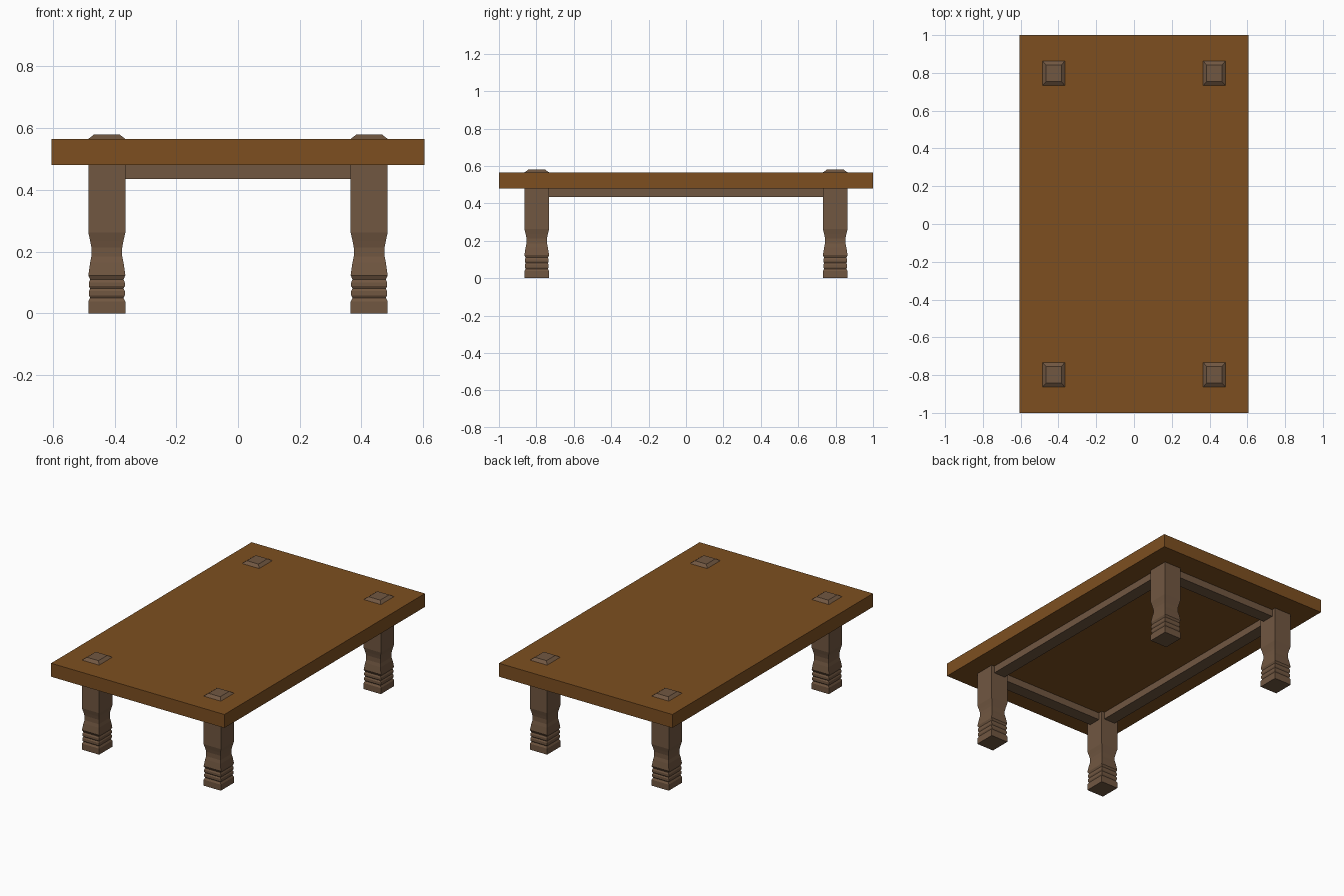
import bpy, bmesh

if "Cube" in bpy.data.objects:
    bpy.data.objects.remove(bpy.data.objects["Cube"])


def material(name, rgb):
    m = bpy.data.materials.new(name)
    m.diffuse_color = (*rgb, 1)
    m.use_nodes = True
    m.node_tree.nodes["Principled BSDF"].inputs["Base Color"].default_value = m.diffuse_color
    return m


TOP = material("warm brown wood", (0.205, 0.078, 0.0145))
LEG = material("grey brown wood", (0.165, 0.095, 0.053))


def lofted(name, cx, cy, rings, mat):
    """Stack of rectangles (half x, half y, z), closed at both ends."""
    bm = bmesh.new()
    prev = first = None
    for hx, hy, z in rings:
        ring = [bm.verts.new((cx + sx * hx, cy + sy * hy, z))
                for sx, sy in ((-1, -1), (1, -1), (1, 1), (-1, 1))]
        if prev:
            for i in range(4):
                j = (i + 1) % 4
                bm.faces.new((prev[i], prev[j], ring[j], ring[i]))
        else:
            first = ring
        prev = ring
    bm.faces.new(first[::-1])
    bm.faces.new(prev)
    me = bpy.data.meshes.new(name)
    bm.to_mesh(me)
    bm.free()
    me.materials.append(mat)
    ob = bpy.data.objects.new(name, me)
    bpy.context.collection.objects.link(ob)
    return ob


# Tabletop slab
lofted("tabletop", 0, 0, [(0.605, 1.0, 0.48), (0.605, 1.0, 0.565)], TOP)

# Carved leg profile: (scale of full leg width, z), grooves low, waist above
HX, HY = 0.06, 0.066
LX, LY = 0.425, 0.798
profile = [(1, 0), (1, 0.038), (0.9, 0.05), (0.97, 0.058), (0.97, 0.072),
           (0.9, 0.08), (0.97, 0.088), (0.97, 0.1), (0.9, 0.11), (1, 0.123),
           (0.9, 0.165), (0.83, 0.185), (0.83, 0.213), (0.9, 0.235),
           (1, 0.262), (1, 0.565), (0.68, 0.58)]
for sx, side in ((-1, "left"), (1, "right")):
    for sy, end in ((-1, "front"), (1, "back")):
        lofted(f"{end}_{side}_leg", sx * LX, sy * LY,
               [(HX * s, HY * s, z) for s, z in profile], LEG)

# Apron rails between the legs
T = 0.04
for s, side in ((-1, "left"), (1, "right")):
    lofted(f"{side}_rail", s * LX, 0,
           [(T, LY - HY, 0.435), (T, LY - HY, 0.48)], LEG)
for s, end in ((-1, "front"), (1, "back")):
    lofted(f"{end}_rail", 0, s * LY,
           [(LX - HX, T, 0.435), (LX - HX, T, 0.48)], LEG)
